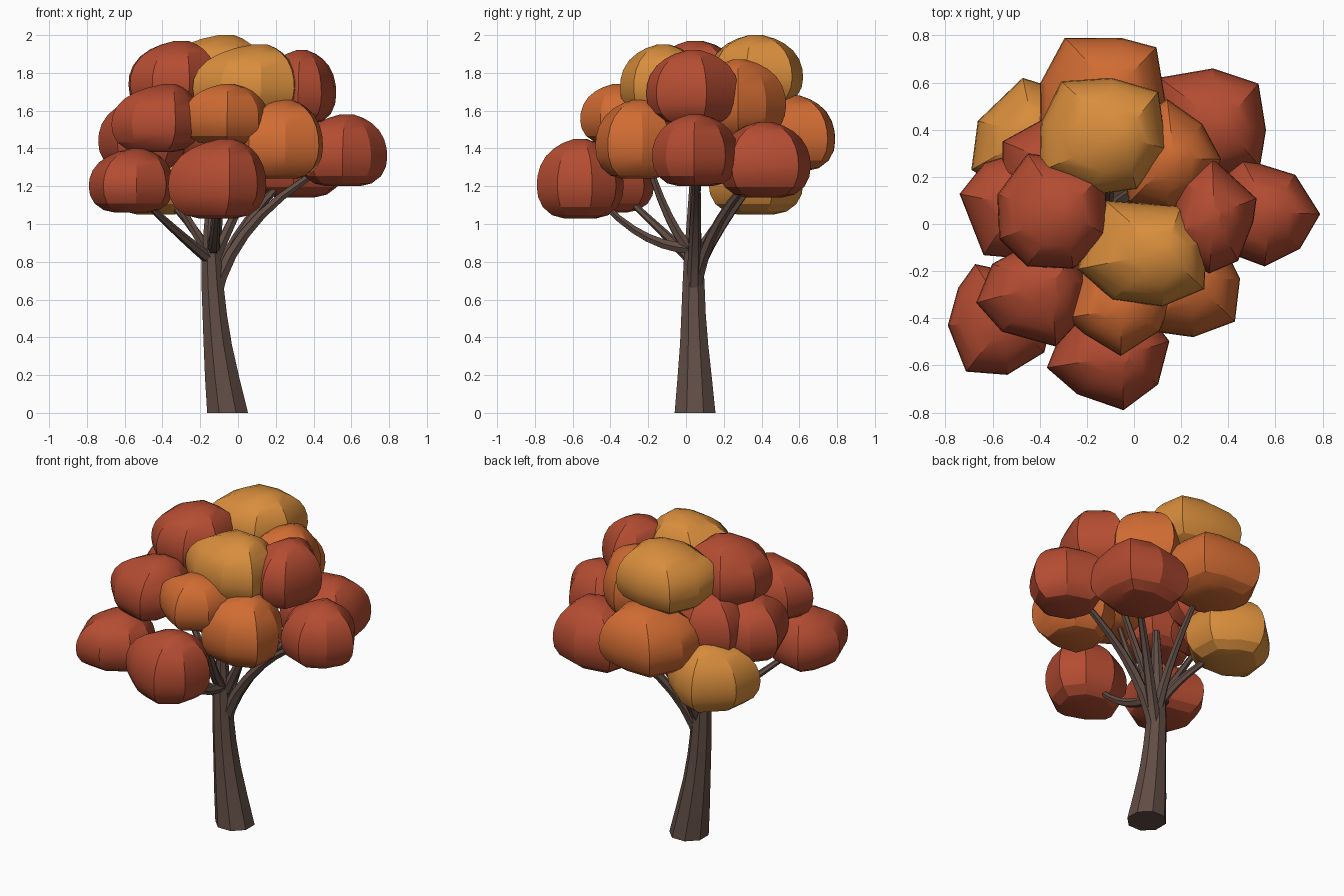
import bpy
import bmesh
import math
import random
from mathutils import Vector

random.seed(4)
scene = bpy.context.scene
default_cube = bpy.data.objects.get("Cube")
if default_cube:
    bpy.data.objects.remove(default_cube, do_unlink=True)


def make_material(name, colour):
    mat = bpy.data.materials.new(name)
    mat.use_nodes = True
    mat.diffuse_color = (*colour, 1)
    mat.node_tree.nodes["Principled BSDF"].inputs["Base Color"].default_value = (*colour, 1)
    return mat


RED = make_material("autumn red", (0.46, 0.073, 0.032))
ORANGE = make_material("autumn orange", (0.64, 0.15, 0.033))
GOLD = make_material("autumn gold", (0.69, 0.27, 0.046))
BARK = make_material("brown bark", (0.12, 0.075, 0.06))


def select_only(obj):
    bpy.ops.object.select_all(action="DESELECT")
    obj.select_set(True)
    bpy.context.view_layer.objects.active = obj


def finish_mesh(name, bm, mat, angle):
    bmesh.ops.recalc_face_normals(bm, faces=bm.faces)
    mesh = bpy.data.meshes.new(name)
    bm.to_mesh(mesh)
    bm.free()
    mesh.materials.append(mat)
    obj = bpy.data.objects.new(name, mesh)
    scene.collection.objects.link(obj)
    select_only(obj)
    bpy.ops.object.shade_smooth_by_angle(angle=math.radians(angle))


def loft(rings):
    """Join equal rings of points into a closed skin."""
    bm = bmesh.new()
    loops = [[bm.verts.new(p) for p in ring] for ring in rings]
    for low, high in zip(loops, loops[1:]):
        for i in range(len(low)):
            j = (i + 1) % len(low)
            bm.faces.new((low[i], low[j], high[j], high[i]))
    bm.faces.new(loops[0][::-1])
    bm.faces.new(loops[-1])
    return bm


# Foliage clump: eight-sided dome fitted to a box, with a small flat crown
DOME = [(0.38, 0), (0.65, 0.04), (0.86, 0.14), (0.97, 0.27), (1, 0.4), (0.985, 0.53),
        (0.92, 0.66), (0.79, 0.785), (0.61, 0.88), (0.4, 0.95), (0.15, 1)]


def foliage(name, mat, x0, x1, y0, y1, z0, z1, crown, corners):
    # Even outline, with the vertices nearest the given directions pulled out
    spokes = [[corners[0] + 45 * i + random.uniform(-5, 5), 1] for i in range(8)]
    for corner in corners:
        nearest = min(spokes, key=lambda s: abs((s[0] - corner + 180) % 360 - 180))
        nearest[:] = [corner, 1.14]
    outline = [(r * math.cos(math.radians(a)), r * math.sin(math.radians(a)))
               for a, r in spokes]
    xs, ys = zip(*outline)

    def fit(value, values, low, high):
        return low + (high - low) * (value - min(values)) / (max(values) - min(values))

    outline = [(fit(x, xs, x0, x1), fit(y, ys, y0, y1)) for x, y in outline]
    cx, cy = (x0 + x1) / 2, (y0 + y1) / 2
    rings = []
    for r, h in DOME:
        # The upper rings lean towards the crown
        lean = (1 - r) if h > 0.5 else 0
        ox, oy = cx + (crown[0] - cx) * lean, cy + (crown[1] - cy) * lean
        rings.append([(ox + (x - cx) * r, oy + (y - cy) * r, z0 + (z1 - z0) * h)
                      for x, y in outline])
    finish_mesh(name, loft(rings), mat, 24)


foliage("top_back_clump", GOLD, -.4, .14, .12, .62, 1.62, 2, (-.05, .37), (125, 42, 210))
foliage("top_front_clump", GOLD, -.24, .31, -.35, .1, 1.56, 1.95, (.13, -.12), (195, 125, 325))
foliage("top_right_clump", RED, -.58, -.11, -.19, .3, 1.58, 1.97, (-.29, .05), (112, 40))
foliage("top_left_clump", RED, .13, .52, -.21, .28, 1.53, 1.92, (.34, .04), (88, 20, 200))
foliage("outer_left_clump", RED, .32, .79, -.18, .28, 1.2, 1.58, (.58, .05), (0, 110))
foliage("back_left_clump", RED, .05, .56, .17, .66, 1.14, 1.54, (.38, .42), (133, 40, 322))
foliage("back_clump", ORANGE, -.4, .14, .3, .79, 1.28, 1.68, (-.08, .57), (122, 45, 210))
foliage("inner_left_clump", ORANGE, -.06, .37, .05, .53, 1.46, 1.87, (.17, .28), (0, 90, 225))
foliage("back_right_clump", GOLD, -.69, -.18, .12, .62, 1.05, 1.45, (-.42, .38), (205, 100))
foliage("outer_right_clump", RED, -.74, -.28, -.14, .31, 1.28, 1.66, (-.5, .08), (170, 235))
foliage("inner_right_clump", RED, -.56, -.12, .02, .47, 1.32, 1.72, (-.34, .26), (90, 150))
foliage("front_right_clump", RED, -.79, -.34, -.64, -.17, 1.06, 1.4, (-.53, -.4), (235, 115))
foliage("front_clump", RED, -.37, .15, -.79, -.33, 1.03, 1.45, (-.05, -.56), (280, 195))
foliage("upper_right_clump", RED, -.67, -.2, -.52, -.08, 1.38, 1.74, (-.35, -.25), (190, 45, 290))
foliage("upper_front_clump", ORANGE, -.29, .16, -.56, -.1, 1.42, 1.74, (-.05, -.36), (270, 200, 30))
foliage("front_left_clump", ORANGE, 0, .45, -.48, -.03, 1.24, 1.66, (.25, -.24), (322, 230))

# Trunk: flared at the ground and leaning gently: centre x, centre y, height, radius
TRUNK = [(-.055, .048, 0, .117), (-.083, .046, .18, .099), (-.107, .043, .36, .081),
         (-.123, .04, .52, .07), (-.135, .04, .68, .063), (-.142, .04, .84, .054),
         (-.142, .04, 1, .04), (-.13, .045, 1.3, .022)]
trunk_rings = []
for x, y, z, r in TRUNK:
    angles = [math.tau * (i + 0.5) / 8 for i in range(8)]
    trunk_rings.append([(x + r * math.cos(a), y + r * math.sin(a), z) for a in angles])
finish_mesh("trunk", loft(trunk_rings), BARK, 30)


# Branches: tapered curves that leave the trunk and bend up into the foliage
def branch(name, start_z, bend, tip, thickness):
    start = Vector((-.13, .04, start_z))
    bend, tip = Vector(bend), Vector(tip)
    curve = bpy.data.curves.new(name, "CURVE")
    curve.dimensions = "3D"
    curve.bevel_depth = thickness
    curve.bevel_resolution = 1
    curve.use_fill_caps = True
    spline = curve.splines.new("POLY")
    steps = 7
    spline.points.add(steps)
    for i, point in enumerate(spline.points):
        t = i / steps
        pos = start * (1 - t) ** 2 + bend * 2 * t * (1 - t) + tip * t * t
        point.co = (*pos, 1)
        point.radius = 1 - 0.6 * t
    curve.materials.append(BARK)
    obj = bpy.data.objects.new(name, curve)
    scene.collection.objects.link(obj)
    select_only(obj)
    bpy.ops.object.convert(target="MESH")
    bpy.ops.object.shade_smooth_by_angle(angle=math.radians(30))


branch("outer_left_branch", .6, (-.03, .05, 1.04), (.5, .06, 1.32), .042)
branch("back_left_branch", .62, (-.03, .1, 1), (.3, .38, 1.28), .04)
branch("top_left_branch", .8, (-.02, .05, 1.05), (.25, .05, 1.6), .034)
branch("back_branch", .72, (-.1, .16, 1), (-.1, .5, 1.4), .036)
branch("back_right_branch", .78, (-.2, .12, .98), (-.45, .35, 1.2), .032)
branch("outer_right_branch", .8, (-.25, .04, 1), (-.5, .08, 1.4), .032)
branch("front_right_branch", .8, (-.27, -.06, .9), (-.56, -.36, 1.18), .034)
branch("front_branch", .87, (-.13, -.25, .87), (-.1, -.5, 1.18), .034)
branch("upper_front_branch", .84, (-.12, -.12, 1), (-.08, -.25, 1.5), .034)
